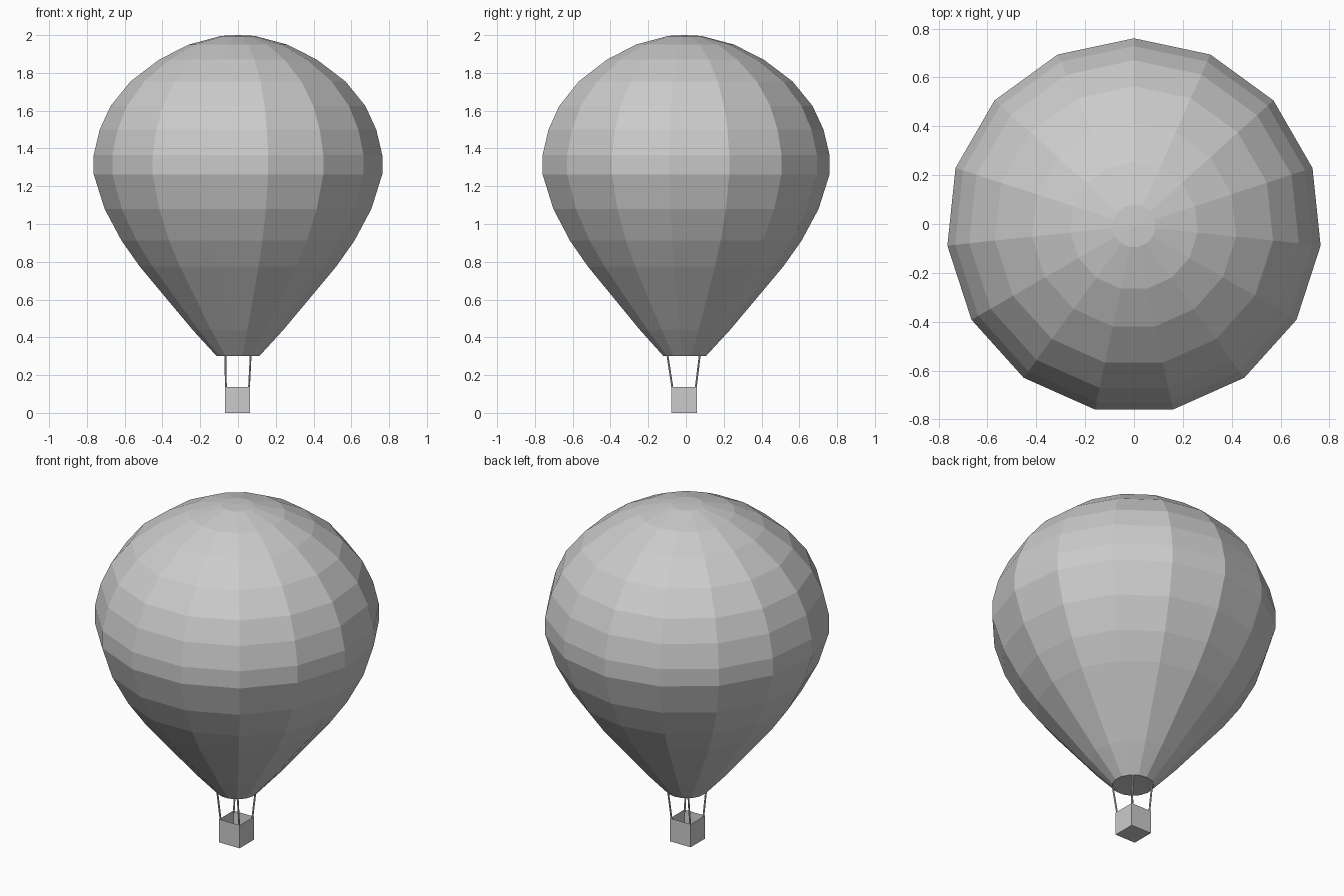
import bpy, bmesh, math
from mathutils import Vector

if "Cube" in bpy.data.objects:
    bpy.data.objects.remove(bpy.data.objects["Cube"])

SIDES = 15
CX, CY = -0.003, -0.008


def finish(name, bm):
    bmesh.ops.recalc_face_normals(bm, faces=bm.faces)
    mesh = bpy.data.meshes.new(name)
    bm.to_mesh(mesh)
    bm.free()
    obj = bpy.data.objects.new(name, mesh)
    bpy.context.collection.objects.link(obj)
    return obj


# Envelope: 15-sided lathe of (radius, height), one vertex pointing to the back
profile = [(0.113, 0.30), (0.242, 0.44), (0.523, 0.775), (0.62, 0.912),
           (0.71, 1.08), (0.768, 1.263), (0.768, 1.365), (0.736, 1.50),
           (0.678, 1.625), (0.572, 1.755), (0.42, 1.87), (0.262, 1.95),
           (0.088, 1.996)]
bm = bmesh.new()
rings = []
for r, z in profile:
    angles = [math.pi / 2 + math.tau * i / SIDES for i in range(SIDES)]
    rings.append([bm.verts.new((r * math.cos(a), CY + r * math.sin(a), z)) for a in angles])
for low, high in zip(rings, rings[1:]):
    for i in range(SIDES):
        j = (i + 1) % SIDES
        bm.faces.new((low[i], low[j], high[j], high[i]))
crown = bm.verts.new((0, CY, 2.0))
for i in range(SIDES):
    bm.faces.new((rings[-1][i], rings[-1][(i + 1) % SIDES], crown))
bm.faces.new(rings[0])
finish("envelope", bm)

# Basket: open box with thin walls
W, H, WALL = 0.134, 0.137, 0.012
bm = bmesh.new()
bmesh.ops.create_cube(bm, size=1)
bmesh.ops.scale(bm, vec=(W, W, H), verts=bm.verts)
bmesh.ops.translate(bm, vec=(CX, CY - 0.002, H / 2), verts=bm.verts)
top = max(bm.faces, key=lambda f: f.calc_center_median().z)
bmesh.ops.inset_region(bm, faces=[top], thickness=WALL)
bmesh.ops.translate(bm, vec=(0, 0, WALL - H), verts=top.verts)
finish("basket", bm)

# Ropes: from the basket corners up to the envelope mouth
for side, sx in (("left", -1), ("right", 1)):
    for end, sy, top_y in (("front", -1, -0.098), ("back", 1, 0.073)):
        a = Vector((CX + sx * 0.061, CY - 0.002 + sy * 0.061, H - 0.01))
        b = Vector((sx * 0.067, top_y, 0.305))
        d = b - a
        bpy.ops.mesh.primitive_cylinder_add(vertices=8, radius=0.005, depth=d.length,
                                            location=(a + b) / 2,
                                            rotation=d.to_track_quat('Z', 'Y').to_euler())
        bpy.context.object.name = f"rope_{end}_{side}"
